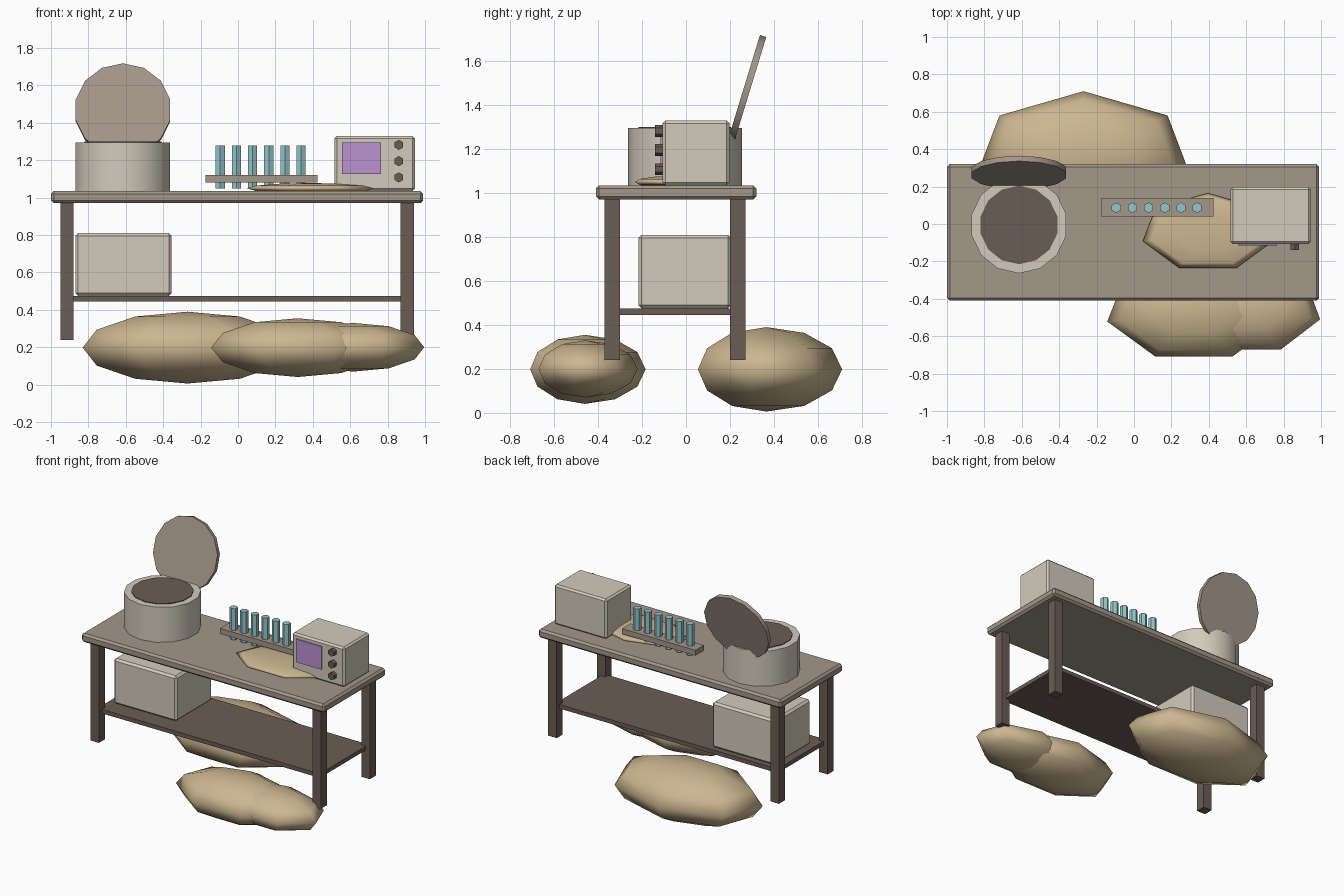
import bpy, bmesh
from math import radians
from mathutils import Matrix

cube = bpy.data.objects.get("Cube")
if cube:
    bpy.data.objects.remove(cube, do_unlink=True)


def material(name, r, g, b):
    m = bpy.data.materials.new(name)
    m.use_nodes = True
    m.diffuse_color = (r, g, b, 1)
    m.node_tree.nodes["Principled BSDF"].inputs["Base Color"].default_value = (r, g, b, 1)
    return m


TAUPE = material("taupe wood", 0.37, 0.31, 0.25)
DARK = material("dark brown", 0.147, 0.11, 0.09)
CREAM = material("cream enamel", 0.64, 0.60, 0.50)
BURLAP = material("burlap", 0.60, 0.47, 0.28)
GLASS = material("pale teal glass", 0.30, 0.57, 0.61)
SCREEN = material("violet screen", 0.50, 0.29, 0.64)


def finish(name, bm, mat, smooth=None):
    """Turn a bmesh into an object, smoothing edges below the given angle."""
    mesh = bpy.data.meshes.new(name)
    bm.to_mesh(mesh)
    bm.free()
    mesh.materials.append(mat)
    ob = bpy.data.objects.new(name, mesh)
    bpy.context.collection.objects.link(ob)
    if smooth:
        bpy.ops.object.select_all(action='DESELECT')
        ob.select_set(True)
        bpy.context.view_layer.objects.active = ob
        bpy.ops.object.shade_smooth_by_angle(angle=radians(smooth))
    return ob


def box(name, xs, ys, zs, mat, bevel=0):
    bm = bmesh.new()
    bmesh.ops.create_cube(bm, size=1)
    spans = (xs, ys, zs)
    for v in bm.verts:
        v.co = [(a + b) / 2 + c * (b - a) for c, (a, b) in zip(v.co, spans)]
    if bevel:
        bmesh.ops.bevel(bm, geom=bm.edges[:], offset=bevel, segments=1, affect='EDGES')
    return finish(name, bm, mat)


def cylinder(name, center, radius, depth, sides, mat, tilt=0, smooth=None):
    bm = bmesh.new()
    bmesh.ops.create_cone(bm, cap_ends=True, segments=sides, radius1=radius,
                          radius2=radius, depth=depth)
    bm.transform(Matrix.Translation(center) @ Matrix.Rotation(radians(tilt), 4, 'X'))
    return finish(name, bm, mat, smooth)


def sack(name, center, radii):
    bm = bmesh.new()
    bmesh.ops.create_uvsphere(bm, u_segments=7, v_segments=6, radius=1)
    bm.transform(Matrix.Translation(center) @ Matrix.Diagonal((*radii, 1)))
    return finish(name, bm, BURLAP, 180)


# Table
box("table_top", (-1, 0.99), (-0.41, 0.32), (0.97, 1.035), TAUPE, 0.015)
for side, x in (("right", -0.915), ("left", 0.905)):
    for end, y in (("front", -0.335), ("back", 0.235)):
        box(f"{end}_{side}_leg", (x - 0.035, x + 0.035), (y - 0.035, y + 0.035),
            (0.24, 0.975), DARK)
box("shelf", (-0.915, 0.905), (-0.335, 0.235), (0.445, 0.475), DARK)

# Crate on the shelf
box("shelf_crate", (-0.87, -0.355), (-0.217, 0.205), (0.475, 0.81), CREAM, 0.015)

# Drum with its dark contents and open lid
cylinder("drum", (-0.615, -0.005, 1.165), 0.259, 0.26, 14, CREAM, smooth=30)
cylinder("drum_contents", (-0.615, -0.005, 1.28), 0.21, 0.04, 14, DARK, smooth=30)
cylinder("drum_lid", (-0.615, 0.275, 1.466), 0.259, 0.03, 14, TAUPE, tilt=73, smooth=30)

# Rack of tubes
box("tube_rack", (-0.175, 0.425), (0.04, 0.14), (1.08, 1.12), TAUPE)
for i in range(6):
    cylinder(f"tube_{i + 1}", (-0.095 + 0.0865 * i, 0.087, 1.165), 0.028, 0.23, 6, GLASS)

# Instrument with screen and knobs
box("instrument_case", (0.515, 0.945), (-0.107, 0.197), (1.035, 1.33), CREAM, 0.013)
box("instrument_screen", (0.555, 0.765), (-0.116, -0.107), (1.125, 1.295), SCREEN)
for i in range(3):
    cylinder(f"knob_{i + 1}", (0.86, -0.12, 1.108 + 0.087 * i), 0.027, 0.04, 6, DARK, tilt=90)

# Sacks on the floor and the flat one on the table
sack("back_sack", (-0.27, 0.365, 0.198), (0.575, 0.345, 0.192))
sack("front_sack", (0.32, -0.46, 0.198), (0.475, 0.276, 0.157))
sack("small_front_sack", (0.617, -0.457, 0.2), (0.388, 0.237, 0.13))
sack("table_sack", (0.395, -0.045, 1.05), (0.357, 0.21, 0.028))
